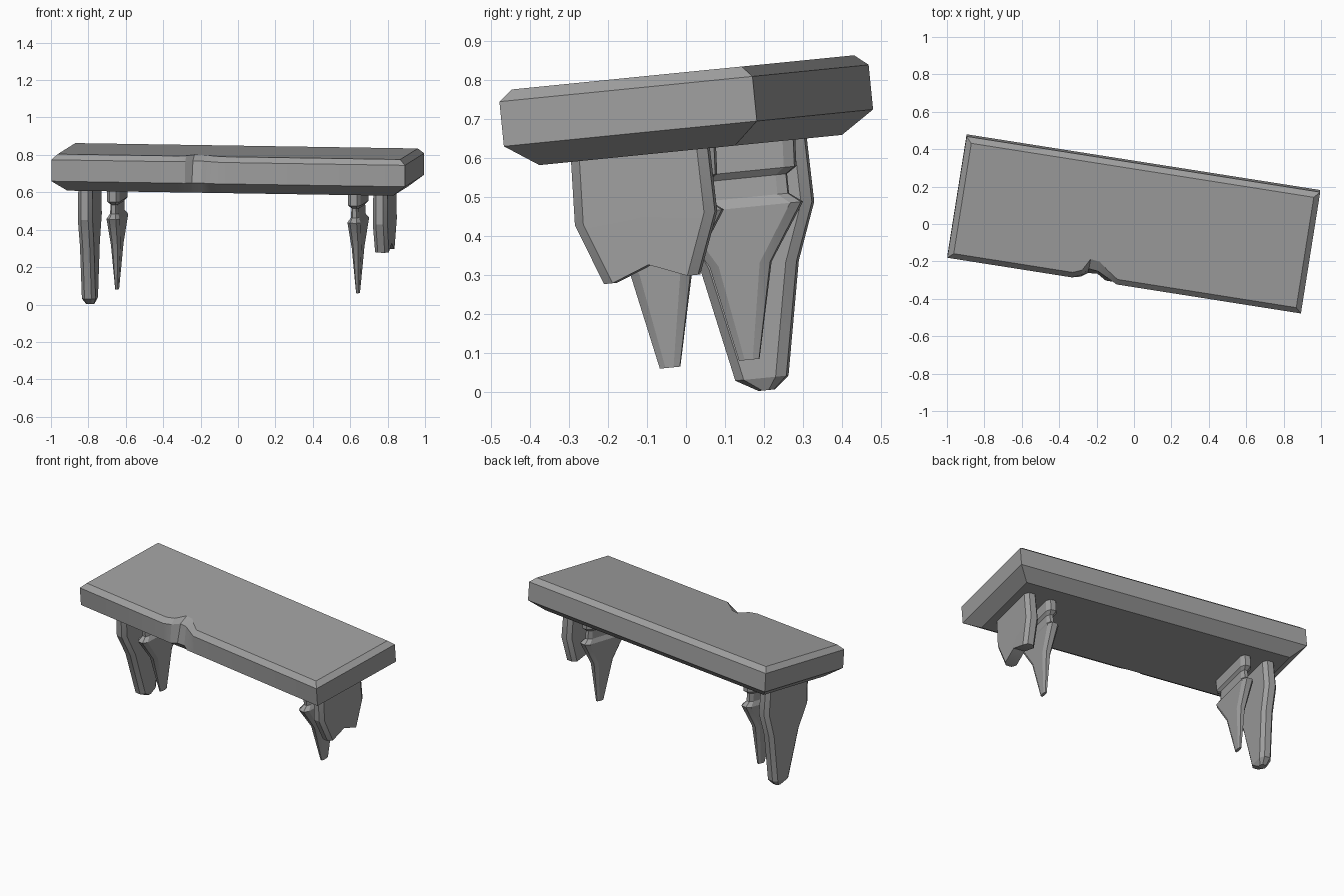
import bpy, bmesh, math
from mathutils import Matrix

cube = bpy.data.objects.get("Cube")
if cube:
    bpy.data.objects.remove(cube)

stone = bpy.data.materials.new("grey_stone")
stone.use_nodes = True
GREY = (0.35, 0.35, 0.35, 1)
stone.diffuse_color = GREY
stone.node_tree.nodes["Principled BSDF"].inputs["Base Color"].default_value = GREY

# Whole bench is turned, then leans forward; local z = 0 is the seat top
POSE = (Matrix.Translation((0, 0, 0.82))
        @ Matrix.Rotation(math.radians(5.7), 4, 'X')
        @ Matrix.Rotation(math.radians(-9), 4, 'Z'))


def loft(bm, rings):
    """Skin closed rings of points and return their vertices."""
    vs = [[bm.verts.new(p) for p in ring] for ring in rings]
    n = len(vs[0])
    for a, b in zip(vs, vs[1:]):
        for i in range(n):
            j = (i + 1) % n
            bm.faces.new((a[i], a[j], b[j], b[i]))
    return vs


def finish(bm, name):
    bmesh.ops.recalc_face_normals(bm, faces=bm.faces)
    mesh = bpy.data.meshes.new(name)
    bm.to_mesh(mesh)
    bm.free()
    mesh.materials.append(stone)
    obj = bpy.data.objects.new(name, mesh)
    bpy.context.collection.objects.link(obj)
    obj.matrix_world = POSE
    bpy.ops.object.select_all(action='DESELECT')
    obj.select_set(True)
    bpy.context.view_layer.objects.active = obj
    bpy.ops.object.shade_smooth_by_angle(angle=math.radians(22))


# Seat slab: bevelled all round, with a chipped dent in the front edge
HALF_L, HALF_W, MID = 0.957, 0.33, -0.008
LEVELS = [(0, 0.03), (-0.028, 0), (-0.143, 0), (-0.2, 0.075)]  # height, inset


def slab_ring(x, dent=(0, 0, 0, 0), end=0):
    front, back = [], []
    for (z, inset), d in zip(LEVELS, dent):
        px = x - end * inset
        front.append((px, MID - HALF_W + inset + d, z))
        back.append((px, MID + HALF_W - inset, z))
    return front + back[::-1]


bm = bmesh.new()
rings = loft(bm, [
    slab_ring(-HALF_L, end=-1),
    slab_ring(-0.283),
    slab_ring(-0.235, (0.02, 0.02, 0, 0)),
    slab_ring(-0.2, (0.085, 0.06, 0.025, 0)),
    slab_ring(-0.15, (0.08, 0.055, 0.03, 0)),
    slab_ring(-0.1, (0.04, 0.03, 0, 0)),
    slab_ring(-0.04),
    slab_ring(HALF_L, end=1)])
for ring in (rings[0], rings[-1]):
    for i in range(3):
        bm.faces.new((ring[i], ring[i + 1], ring[6 - i], ring[7 - i]))
finish(bm, "seat_slab")


# Legs: thin bevelled plates lofted through (height, front, back, half thickness)
def leg_ring(x, z, front, back, half, notch=0):
    c = min(0.025, (back - front) * 0.3)
    rim, mid = half * 0.5, (front + back) / 2
    side = [(front, rim, 0), (front + c, half, 0), (mid, half, notch),
            (back - c, half, 0), (back, rim, 0)]
    return ([(x + t, y, z + n) for y, t, n in side]
            + [(x - t, y, z + n) for y, t, n in side[::-1]])


def leg(name, x, stations):
    bm = bmesh.new()
    rings = loft(bm, [leg_ring(x, *s) for s in stations])
    for r in (rings[0], rings[-1]):
        for i in range(4):
            bm.faces.new((r[i], r[i + 1], r[8 - i], r[9 - i]))
    finish(bm, name)


OUTER_TOP = [(-0.18, -0.19, 0.165, 0.038), (-0.363, -0.197, 0.168, 0.04)]
WHOLE = OUTER_TOP + [(-0.51, -0.137, 0.113, 0.038),
                     (-0.8, -0.076, 0.057, 0.037),
                     (-0.832, -0.02, 0.02, 0.022)]
BROKEN = OUTER_TOP + [(-0.52, -0.137, 0.108, 0.037, 0.038)]
INNER = [(-0.18, -0.165, 0.16, 0.034), (-0.268, -0.165, 0.155, 0.034),
         (-0.285, -0.14, 0.13, 0.02), (-0.335, -0.14, 0.13, 0.022),
         (-0.36, -0.175, 0.163, 0.036), (-0.505, -0.09, 0.067, 0.026),
         (-0.75, -0.04, 0.012, 0.009)]

leg("right_outer_leg", -0.8, WHOLE)
leg("left_outer_leg_broken", 0.797, BROKEN)
for side, sign in (("right", -1), ("left", 1)):
    leg(side + "_inner_leg", sign * 0.652, INNER)
